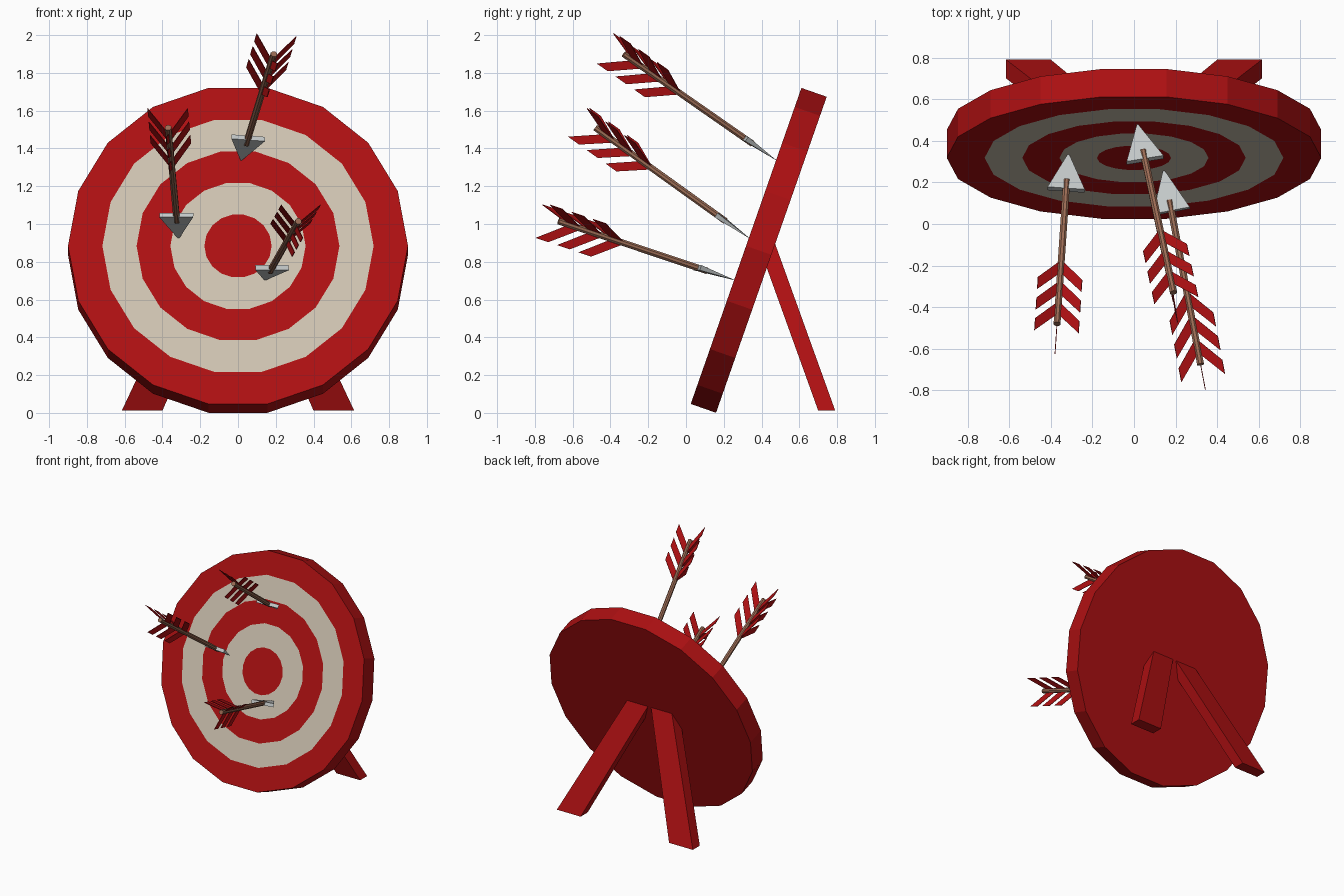
import bpy, bmesh, math
from mathutils import Matrix, Vector

if "Cube" in bpy.data.objects:
    bpy.data.objects.remove(bpy.data.objects["Cube"])


def material(name, rgb):
    m = bpy.data.materials.new(name)
    m.diffuse_color = (*rgb, 1)
    m.use_nodes = True
    m.node_tree.nodes["Principled BSDF"].inputs["Base Color"].default_value = m.diffuse_color
    return m


RED = material("red", (0.42, 0.005, 0.006))
CREAM = material("cream", (0.62, 0.55, 0.44))
WOOD = material("wood brown", (0.33, 0.15, 0.09))
STEEL = material("steel grey", (0.55, 0.58, 0.58))


def finish(bm, name, mats, matrix=Matrix()):
    bmesh.ops.recalc_face_normals(bm, faces=bm.faces)
    me = bpy.data.meshes.new(name)
    bm.to_mesh(me)
    bm.free()
    for m in mats:
        me.materials.append(m)
    ob = bpy.data.objects.new(name, me)
    ob.matrix_world = matrix
    bpy.context.collection.objects.link(ob)
    return ob


def prism(bm, lower, upper):
    """Closed solid between two matching outlines."""
    a = [bm.verts.new(p) for p in lower]
    b = [bm.verts.new(p) for p in upper]
    bm.faces.new(a)
    bm.faces.new(b)
    n = len(a)
    for i in range(n):
        j = (i + 1) % n
        bm.faces.new((a[i], a[j], b[j], b[i]))


# Target disc: 18-sided, tilted back, concentric coloured bands on the front
SIDES, THICK, TILT = 18, 0.142, math.radians(-19.3)


def ring(bm, r, y):
    return [bm.verts.new((r * math.cos(2 * math.pi * i / SIDES), y,
                          r * math.sin(2 * math.pi * i / SIDES)))
            for i in range(SIDES)]


bm = bmesh.new()
rings = [ring(bm, 0.9, THICK)] + [ring(bm, r, 0) for r in (0.9, 0.718, 0.537, 0.358, 0.178)]
bm.faces.new(rings[0])
for k in range(5):
    for i in range(SIDES):
        j = (i + 1) % SIDES
        f = bm.faces.new((rings[k][i], rings[k][j], rings[k + 1][j], rings[k + 1][i]))
        f.material_index = 1 if k in (2, 4) else 0
bm.faces.new(rings[-1])
finish(bm, "target_disc", [RED, CREAM],
       Matrix.Translation((0, 0.318, 0.884)) @ Matrix.Rotation(TILT, 4, 'X'))

# Two splayed rear legs, cut level at the ground and ending inside the disc
for side, name in ((-1, "left_leg"), (1, "right_leg")):
    def outline(x0, x1, y0, y1, z):
        return [(side * x, y, z) for x, y in ((x0, y0), (x1, y0), (x1, y1), (x0, y1))]
    bm = bmesh.new()
    prism(bm, outline(0.40, 0.615, 0.70, 0.79, 0.012), outline(0.012, 0.20, 0.38, 0.47, 0.90))
    finish(bm, name, [RED])


def arrow(label, tail, tip, roll):
    """Arrow in a local frame: Y runs tail to tip, X is sideways, Z is up."""
    tail, tip = Vector(tail), Vector(tip)
    d = (tip - tail).normalized()
    w = d.cross(Vector((0, 0, 1))).normalized()
    u = w.cross(d)
    rot = Matrix((w, d, u)).transposed().to_4x4()
    mat = Matrix.Translation(tail) @ rot @ Matrix.Rotation(math.radians(roll), 4, 'Y')
    length = (tip - tail).length

    # Shaft
    bm = bmesh.new()
    end = length - 0.155
    circle = [(0.018 * math.cos(a), 0.018 * math.sin(a))
              for a in (math.pi * (i + 0.5) / 4 for i in range(8))]
    prism(bm, [(x, 0, z) for x, z in circle], [(x, end, z) for x, z in circle])
    finish(bm, label + "_shaft", [WOOD], mat)

    # Flat wedge head
    bm = bmesh.new()
    hw, ht, base = 0.09, 0.014, length - 0.21
    corners = [bm.verts.new((x, base, z)) for x, z in ((-hw, -ht), (hw, -ht), (hw, ht), (-hw, ht))]
    point = bm.verts.new((0, length + 0.01, 0))
    bm.faces.new(corners)
    for i in range(4):
        bm.faces.new((corners[i], corners[(i + 1) % 4], point))
    finish(bm, label + "_head", [STEEL], mat)

    # Fletching: three fins, each of three swept-back vanes
    bm = bmesh.new()
    for ang in (-90, 30, 150):
        a = math.radians(ang)
        out = Vector((math.cos(a), 0, math.sin(a)))
        side = Vector((-math.sin(a), 0, math.cos(a))) * 0.002
        for k in range(3):
            s = 0.05 + 0.122 * k
            pts = [out * r + Vector((0, y, 0)) for r, y in
                   ((0.008, s), (0.008, s + 0.075), (0.123, s - 0.068), (0.123, s - 0.14))]
            prism(bm, [p - side for p in pts], [p + side for p in pts])
    finish(bm, label + "_fletching", [RED], mat)


arrow("upper_arrow", (0.19, -0.33, 1.90), (0.017, 0.477, 1.338), 5)
arrow("left_arrow", (-0.37, -0.48, 1.51), (-0.315, 0.335, 0.925), 0)
arrow("lower_arrow", (0.32, -0.675, 1.015), (0.143, 0.257, 0.703), 0)
